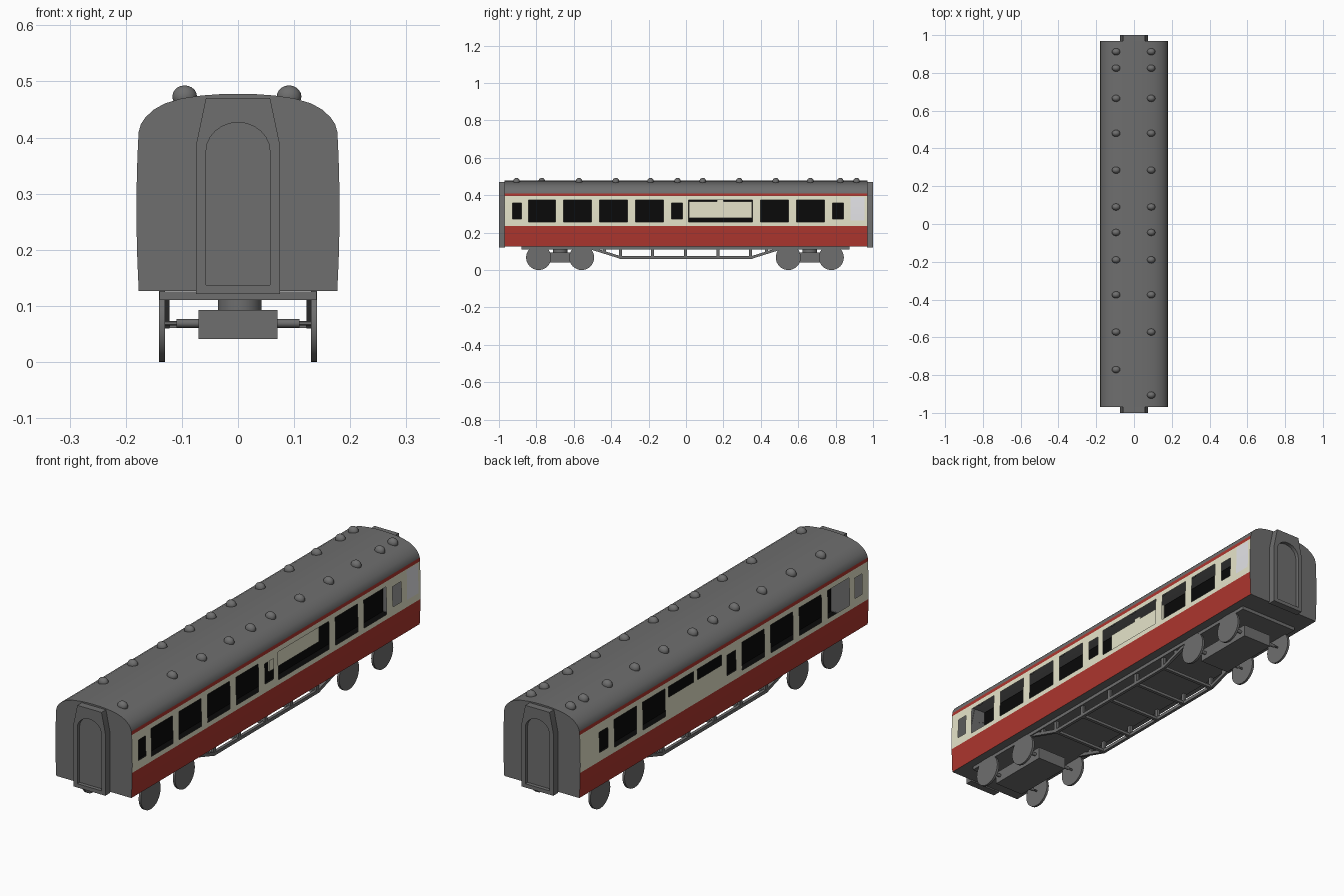
import bpy, bmesh, math
from mathutils import Matrix, Vector

if "Cube" in bpy.data.objects:
    bpy.data.objects.remove(bpy.data.objects["Cube"])


def material(name, r, g, b):
    lin = [((c / 255 + 0.055) / 1.055) ** 2.4 if c > 10 else c / 255 / 12.92 for c in (r, g, b)]
    m = bpy.data.materials.new(name)
    m.diffuse_color = (*lin, 1)
    m.use_nodes = True
    m.node_tree.nodes["Principled BSDF"].inputs["Base Color"].default_value = m.diffuse_color
    return m


GREY = material("roof grey", 110, 110, 110)
RED = material("deep red", 173, 54, 46)
CREAM = material("cream", 230, 228, 202)
BLACK = material("interior black", 9, 9, 9)
WHITE = material("pale panel", 230, 230, 234)


def finish(name, bm, mats, angle=None):
    bmesh.ops.recalc_face_normals(bm, faces=bm.faces)
    me = bpy.data.meshes.new(name)
    bm.to_mesh(me)
    bm.free()
    for m in mats:
        me.materials.append(m)
    ob = bpy.data.objects.new(name, me)
    bpy.context.collection.objects.link(ob)
    if angle:
        bpy.ops.object.select_all(action='DESELECT')
        ob.select_set(True)
        bpy.context.view_layer.objects.active = ob
        bpy.ops.object.shade_smooth_by_angle(angle=math.radians(angle))
    return ob


def add_box(bm, x0, x1, y0, y1, z0, z1):
    mat = Matrix.Translation(((x0 + x1) / 2, (y0 + y1) / 2, (z0 + z1) / 2)) @ \
        Matrix.Diagonal((x1 - x0, y1 - y0, z1 - z0, 1))
    bmesh.ops.create_cube(bm, size=1, matrix=mat)


def add_cyl(bm, centre, r, depth, axis='X', seg=32):
    rot = Matrix.Rotation(math.pi / 2, 4, 'Y') if axis == 'X' else Matrix.Identity(4)
    bmesh.ops.create_cone(bm, cap_ends=True, segments=seg, radius1=r, radius2=r, depth=depth,
                          matrix=Matrix.Translation(centre) @ rot)


def add_bar(bm, a, b, w, h):
    """Rectangular bar between two points in a lengthwise plane."""
    a, b = Vector(a), Vector(b)
    d = b - a
    rot = Matrix.Rotation(math.atan2(d.z, d.y), 4, 'X')
    bmesh.ops.create_cube(bm, size=1, matrix=Matrix.Translation((a + b) / 2) @ rot @
                          Matrix.Diagonal((w, d.length, h, 1)))


# Body shell: cross-section swept through the window edges, windows left open
SMALL = [(-0.927, -0.879), (-0.077, -0.019), (0.783, 0.841)]
LARGE = [(-0.841, -0.697), (-0.654, -0.505), (-0.462, -0.312), (-0.27, -0.12),
         (0.398, 0.548), (0.59, 0.74)]
HATCH = [(0.013, 0.355)]
HIGH = [(0.017, 0.18), (0.206, 0.375)]
PANEL = [(0.88, 0.955)]
OPEN = 3


def side_x(z):
    return 0.181 - 0.2 * (z - 0.27) ** 2


LEVELS = [0.127, 0.18, 0.235, 0.256, 0.265, 0.272, 0.3, 0.33, 0.358, 0.374, 0.39, 0.395, 0.41]
half = [(side_x(z), z) for z in LEVELS]
half += [(0.173, 0.424), (0.165, 0.436), (0.15, 0.45), (0.13, 0.461), (0.1, 0.47),
         (0.065, 0.475), (0.03, 0.4775)]
section = half + [(0, 0.478)] + [(-x, z) for x, z in reversed(half)]
ys = sorted({v for pair in SMALL + LARGE + HATCH + HIGH + PANEL for v in pair} | {-0.97, 0.97})


def within(y, spans):
    return any(a < y < b for a, b in spans)


def side_colour(c):
    if c.z > 0.41:
        return 0
    if c.z > 0.395 or c.z < 0.235:
        return 1
    right = c.x > 0
    if within(c.y, LARGE) and 0.256 < c.z < 0.374:
        return OPEN
    if within(c.y, SMALL) and 0.272 < c.z < 0.358:
        return OPEN
    if right and within(c.y, HATCH) and 0.256 < c.z < 0.374:
        return OPEN
    if not right and within(c.y, HIGH) and 0.33 < c.z < 0.374:
        return OPEN
    if right and within(c.y, PANEL) and 0.265 < c.z < 0.39:
        return 4
    return 2


bm = bmesh.new()
rings = [[bm.verts.new((x, y, z)) for x, z in section] for y in ys]
n = len(section)
for r0, r1 in zip(rings, rings[1:]):
    for i in range(n):
        f = bm.faces.new((r0[i], r0[(i + 1) % n], r1[(i + 1) % n], r1[i]))
        f.material_index = 0 if i == n - 1 else side_colour(f.calc_center_median())
bm.faces.new(rings[0])
bm.faces.new(rings[-1])
bmesh.ops.delete(bm, geom=[f for f in bm.faces if f.material_index == OPEN], context='FACES')
finish("coach_body", bm, [GREY, RED, CREAM, BLACK, WHITE], 30)

# Dark interior: floor and lengthwise partition
bm = bmesh.new()
add_box(bm, -0.17, 0.17, -0.96, 0.96, 0.135, 0.14)
add_box(bm, -0.01, 0.01, -0.96, 0.96, 0.14, 0.47)
finish("interior_partition", bm, [BLACK])

# Serving hatch shutter, set back inside the right side
bm = bmesh.new()
add_box(bm, 0.13, 0.136, 0.017, 0.352, 0.278, 0.365)
add_box(bm, 0.13, 0.136, 0.165, 0.2, 0.365, 0.376)
finish("hatch_shutter", bm, [CREAM])

# Roof vents
VENTS_LEFT = [0.912, 0.825, 0.665, 0.48, 0.285, 0.09, -0.045, -0.19, -0.375, -0.572, -0.771]
VENTS_RIGHT = VENTS_LEFT[:-1] + [-0.906]
bm = bmesh.new()
for x, row in ((-0.095, VENTS_LEFT), (0.091, VENTS_RIGHT)):
    for y in row:
        bmesh.ops.create_uvsphere(bm, u_segments=16, v_segments=10, radius=1,
                                  matrix=Matrix.Translation((x, y, 0.473)) @
                                  Matrix.Diagonal((0.022, 0.018, 0.02, 1)))
finish("roof_vents", bm, [GREY], 40)

# End gangways: a frame with an arched opening, and a recessed door
outer = [(-0.075, 0.121), (0.075, 0.121), (0.075, 0.386), (0.057, 0.471), (-0.057, 0.471), (-0.075, 0.386)]
arch = [(-0.057, 0.137), (0.057, 0.137)]
arch += [(0.057 * math.cos(math.pi * i / 12), 0.375 + 0.052 * math.sin(math.pi * i / 12)) for i in range(13)]
for label, s in (("front", -1), ("rear", 1)):
    cu = bpy.data.curves.new("frame_curve", 'CURVE')
    cu.dimensions = '2D'
    cu.fill_mode = 'BOTH'
    cu.extrude = 0.016
    for pts in (outer, arch):
        sp = cu.splines.new('POLY')
        sp.points.add(len(pts) - 1)
        for p, (x, z) in zip(sp.points, pts):
            p.co = (x, z, 0, 1)
        sp.use_cyclic_u = True
    tmp = bpy.data.objects.new("frame_helper", cu)
    bpy.context.collection.objects.link(tmp)
    me = bpy.data.meshes.new_from_object(tmp.evaluated_get(bpy.context.evaluated_depsgraph_get()))
    bpy.data.objects.remove(tmp)
    me.transform(Matrix.Translation((0, s * 0.984, 0)) @ Matrix.Rotation(math.pi / 2, 4, 'X'))
    bm = bmesh.new()
    bm.from_mesh(me)
    bmesh.ops.remove_doubles(bm, verts=bm.verts, dist=1e-5)
    finish(label + "_gangway", bm, [GREY], 25)
    bm = bmesh.new()
    add_box(bm, -0.06, 0.06, s * 0.979 - 0.005, s * 0.979 + 0.005, 0.13, 0.43)
    finish(label + "_gangway_door", bm, [GREY])

# Underframe plate
bm = bmesh.new()
add_box(bm, -0.14, 0.14, -0.88, 0.875, 0.111, 0.126)
finish("underframe", bm, [GREY])

# Truss rods, posts and cross bars
bm = bmesh.new()
for x in (-0.129, 0.129):
    add_bar(bm, (x, -0.355, 0.067), (x, 0.355, 0.067), 0.013, 0.014)
    for s in (-1, 1):
        add_bar(bm, (x, s * 0.35, 0.067), (x, s * 0.51, 0.117), 0.013, 0.014)
    for y in (-0.435, -0.35, -0.18, -0.003, 0.17, 0.345, 0.43):
        add_box(bm, x - 0.006, x + 0.006, y - 0.008, y + 0.008, 0.067 if abs(y) < 0.4 else 0.09, 0.115)
for y in (-0.35, -0.18, -0.003, 0.17, 0.345):
    add_box(bm, -0.125, 0.125, y - 0.007, y + 0.007, 0.061, 0.073)
finish("truss_frame", bm, [GREY])

# Bogies: frame block, pivot, axles and wheels
for label, yc in (("front", -0.673), ("rear", 0.662)):
    bm = bmesh.new()
    add_box(bm, -0.07, 0.07, yc - 0.14, yc + 0.14, 0.041, 0.093)
    add_cyl(bm, (0.003, yc, 0.103), 0.039, 0.022, 'Z')
    finish(label + "_bogie_frame", bm, [GREY], 30)
    bm = bmesh.new()
    for y in (yc - 0.115, yc + 0.115):
        add_cyl(bm, (0, y, 0.069), 0.0075, 0.22, seg=16)
        add_cyl(bm, (0, y, 0.069), 0.004, 0.264, seg=12)
        for x in (-0.1355, 0.1355):
            add_cyl(bm, (x, y, 0.067), 0.067, 0.01)
    finish(label + "_wheelsets", bm, [GREY], 30)
